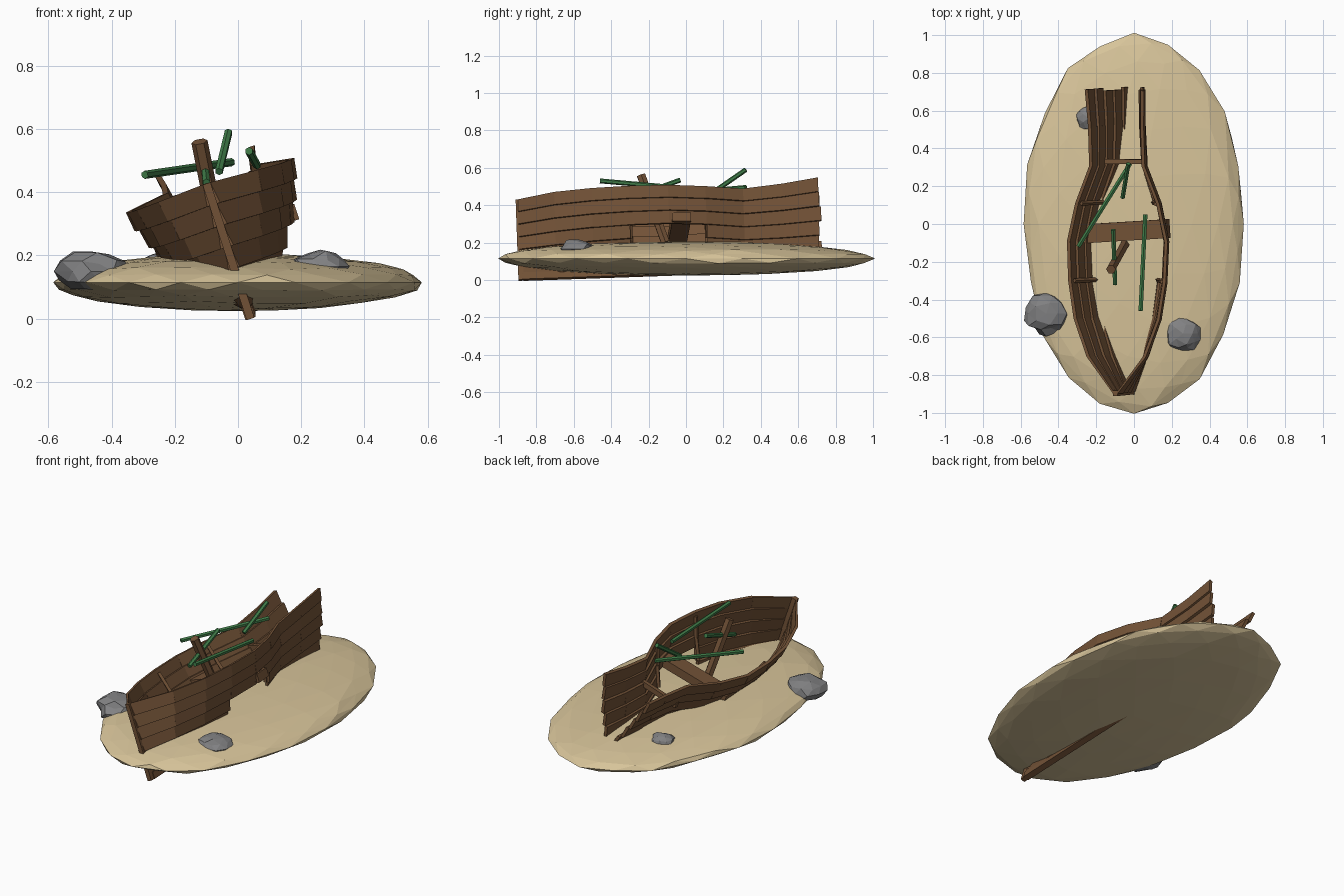
import bpy, bmesh, math, random
from mathutils import Vector, Matrix, noise

random.seed(4)
cube = bpy.data.objects.get("Cube")
if cube:
    bpy.data.objects.remove(cube)


def material(name, color):
    m = bpy.data.materials.new(name)
    m.use_nodes = True
    m.diffuse_color = (*color, 1)
    m.node_tree.nodes["Principled BSDF"].inputs["Base Color"].default_value = (*color, 1)
    return m


WOOD = material("brown_wood", (0.17, 0.085, 0.038))
SAND = material("sand", (0.68, 0.55, 0.32))
STONE = material("grey_stone", (0.22, 0.22, 0.225))
GREEN = material("green_wood", (0.05, 0.20, 0.065))


def finish(bm, name, mat):
    bmesh.ops.recalc_face_normals(bm, faces=bm.faces)
    mesh = bpy.data.meshes.new(name)
    bm.to_mesh(mesh)
    bm.free()
    obj = bpy.data.objects.new(name, mesh)
    bpy.context.collection.objects.link(obj)
    mesh.materials.append(mat)
    return obj


def lump(name, mat, loc, size, detail, rough):
    """Faceted, slightly uneven ellipsoid."""
    bm = bmesh.new()
    bmesh.ops.create_icosphere(bm, subdivisions=detail, radius=1)
    for v in bm.verts:
        d = noise.noise(v.co * 2.3 + Vector(loc) * 9) * rough
        v.co = Vector(c * s * (1 + d) for c, s in zip(v.co, size)) + Vector(loc)
    return finish(bm, name, mat)


def rod(name, mat, a, b, radius, sides):
    a, b = Vector(a), Vector(b)
    bm = bmesh.new()
    bmesh.ops.create_cone(bm, cap_ends=True, segments=sides, radius1=radius,
                          radius2=radius, depth=(b - a).length)
    turn = (b - a).to_track_quat('Z', 'Y').to_matrix().to_4x4()
    bm.transform(Matrix.Translation((a + b) / 2) @ turn)
    return finish(bm, name, mat)


def box(name, mat, loc, size, matrix=Matrix()):
    bm = bmesh.new()
    bmesh.ops.create_cube(bm, size=1)
    bm.transform(matrix @ Matrix.Translation(loc) @ Matrix.Diagonal((*size, 1)))
    return finish(bm, name, mat)


# Sand island and rocks
lump("sand_island", SAND, (0, 0, 0.115), (0.585, 1.0, 0.091), 3, 0.04)
lump("rock_front_right", STONE, (-0.465, -0.475, 0.15), (0.115, 0.11, 0.065), 2, 0.3)
lump("rock_front_left", STONE, (0.26, -0.58, 0.165), (0.095, 0.1, 0.05), 2, 0.3)
lump("rock_back", STONE, (-0.24, 0.56, 0.165), (0.07, 0.07, 0.045), 2, 0.3)

# Hull frame: rolled to one side with the bow sunk lower
HULL = (Matrix.Translation((0.035, 0, 0.045)) @ Matrix.Rotation(math.radians(2), 4, 'X')
        @ Matrix.Rotation(math.radians(-18), 4, 'Y'))

# Stations: y, half breadth at the rail, rail height, section fullness
STATIONS = [(-0.885, 0.012, 0.435, 0.8), (-0.69, 0.165, 0.42, 0.7), (-0.49, 0.24, 0.41, 0.55),
            (-0.29, 0.272, 0.405, 0.48), (-0.08, 0.28, 0.40, 0.45), (0.12, 0.235, 0.40, 0.5),
            (0.32, 0.155, 0.405, 0.75), (0.53, 0.155, 0.425, 0.9), (0.735, 0.165, 0.45, 0.95)]
ROWS = 6
THICK = 0.018


def hull_point(station, t, out, side):
    y, half, height, power = station
    return Vector((side * (half * t ** power + out), y, 0.012 + (height - 0.012) * t))


def plank(bm, s0, s1, row, side):
    """One lapped board between two stations, lower edge standing out."""
    lap = random.uniform(0.010, 0.015)
    trim = random.uniform(0, 0.02) if s1 is STATIONS[-1] else 0
    ring = []
    for s in (s0, s1):
        for t, out in ((row / ROWS, lap), ((row + 1) / ROWS, 0)):
            for extra in (0, -THICK):
                p = hull_point(s, t, out + extra, side)
                p.x = side * max(side * p.x, 0.002)
                if s is s1:
                    p.y -= trim
                ring.append(bm.verts.new(HULL @ p))
    a, b, c, d, e, f, g, h = ring
    for face in ((a, b, d, c), (e, g, h, f), (a, c, g, e),
                 (b, f, h, d), (a, e, f, b), (c, d, h, g)):
        bm.faces.new(face)


# Planking on both sides, with a breach in the lower left boards
for side, label in ((1, "left"), (-1, "right")):
    for row in range(ROWS):
        bm = bmesh.new()
        for i in range(len(STATIONS) - 1):
            if side > 0 and row in (1, 2) and i in (3, 4):
                continue
            plank(bm, STATIONS[i], STATIONS[i + 1], row, side)
        finish(bm, f"{label}_strake_{row + 1}", WOOD)

# Keel, stem and cross beams
box("keel", WOOD, (0, -0.08, 0.005), (0.034, 1.58, 0.04), HULL)
box("stem_post", WOOD, (0, -0.882, 0.21), (0.026, 0.03, 0.45), HULL)
box("thwart", WOOD, (0, -0.03, 0.235), (0.46, 0.1, 0.05),
    HULL @ Matrix.Rotation(math.radians(4), 4, 'Z'))
box("rear_beam", WOOD, (-0.01, 0.34, 0.27), (0.24, 0.025, 0.03), HULL)

# Inner ribs following the hull section
for i in (3, 5):
    for side, label in ((1, "left"), (-1, "right")):
        pts = [HULL @ hull_point(STATIONS[i], t, -0.022, side) for t in (0.35, 0.65, 0.95)]
        for k in (0, 1):
            rod(f"{label}_rib_{i}_{k}", WOOD, pts[k], pts[k + 1], 0.012, 4)

# Broken mast and fallen spars
rod("mast_stump", WOOD, (-0.05, -0.11, 0.2), (-0.122, -0.24, 0.56), 0.026, 6)
SPARS = [((-0.295, -0.12, 0.455), (-0.02, 0.32, 0.495)),
         ((0.035, -0.46, 0.53), (0.06, 0.05, 0.485)),
         ((-0.11, -0.03, 0.535), (-0.10, -0.32, 0.43)),
         ((-0.06, 0.14, 0.465), (-0.03, 0.32, 0.59))]
for n, (a, b) in enumerate(SPARS):
    rod(f"green_spar_{n + 1}", GREEN, a, b, 0.013, 6)
